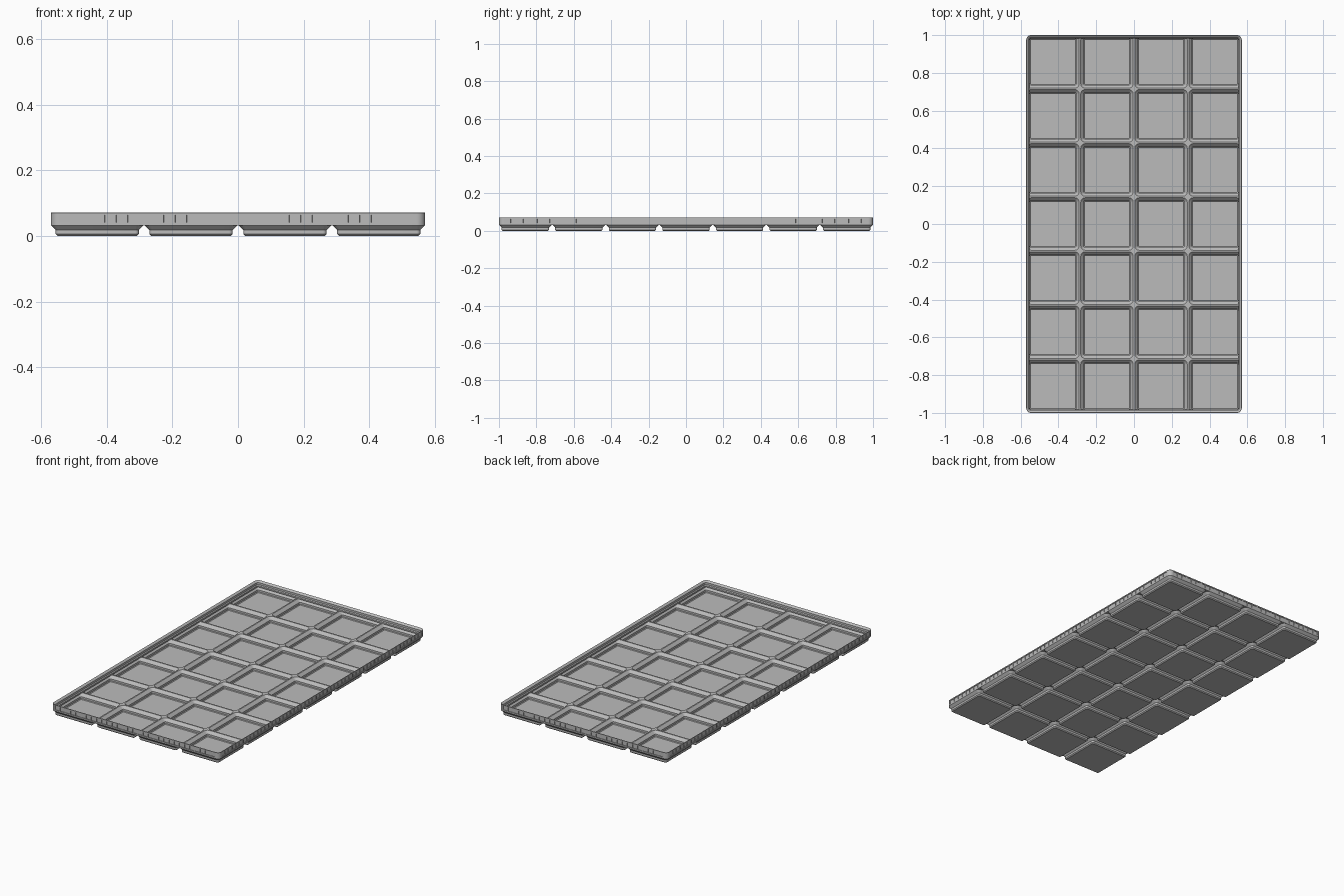
import bpy, bmesh, math

if "Cube" in bpy.data.objects:
    bpy.data.objects.remove(bpy.data.objects["Cube"])

S = 2 / 293.5                    # model units per design unit
NX, NY, PITCH = 4, 7, 42.0
HX, HY, R = NX * PITCH / 2 - 0.25, NY * PITCH / 2 - 0.25, 3.75

grey = bpy.data.materials.new("plain grey")
grey.diffuse_color = (0.5, 0.5, 0.5, 1)
grey.use_nodes = True
grey.node_tree.nodes["Principled BSDF"].inputs["Base Color"].default_value = grey.diffuse_color


def ring(hx, hy, r, z, cx=0, cy=0, nx=1, ny=1, seg=6):
    """Rounded rectangle loop, counter-clockwise, straight sides split nx / ny times."""
    pts = []
    corners = [(1, 1, 0, nx), (-1, 1, 90, ny), (-1, -1, 180, nx), (1, -1, 270, ny)]
    for k, (sx, sy, a0, n) in enumerate(corners):
        for i in range(seg + 1):
            a = math.radians(a0 + 90 * i / seg)
            pts.append((cx + sx * (hx - r) + r * math.cos(a),
                        cy + sy * (hy - r) + r * math.sin(a), z))
        # points along the straight side leading to the next corner
        x0, y0, _ = pts[-1]
        x1, y1 = (-x0 + 2 * cx, y0) if k % 2 == 0 else (x0, -y0 + 2 * cy)
        for i in range(1, n):
            t = i / n
            pts.append((x0 + (x1 - x0) * t, y0 + (y1 - y0) * t, z))
    return pts


def clamp(p):
    """Keep a point within the rounded outline of the tray."""
    x, y = max(-HX, min(HX, p[0])), max(-HY, min(HY, p[1]))
    dx, dy = abs(x) - (HX - R), abs(y) - (HY - R)
    d = math.hypot(dx, dy)
    if dx > 0 and dy > 0 and d > R:
        x = math.copysign(HX - R + dx * R / d, x)
        y = math.copysign(HY - R + dy * R / d, y)
    return x, y, p[2]


def loft(bm, loops, flip=False):
    """Bridge equal-length loops; returns the faces of each band."""
    rows = [[bm.verts.new(p) for p in lp] for lp in loops]
    bands = []
    for a, b in zip(rows, rows[1:]):
        band = []
        for i in range(len(a)):
            j = (i + 1) % len(a)
            q = (a[i], a[j], b[j], b[i])
            band.append(bm.faces.new(q[::-1] if flip else q))
        bands.append(band)
    return rows, bands


def finish(bm, name):
    bmesh.ops.remove_doubles(bm, verts=bm.verts, dist=1e-3)
    bmesh.ops.dissolve_degenerate(bm, edges=bm.edges, dist=1e-3)
    bmesh.ops.scale(bm, vec=(S, S, S), verts=bm.verts)
    me = bpy.data.meshes.new(name)
    bm.to_mesh(me)
    bm.free()
    me.materials.append(grey)
    ob = bpy.data.objects.new(name, me)
    bpy.context.collection.objects.link(ob)
    bpy.ops.object.select_all(action='DESELECT')
    ob.select_set(True)
    bpy.context.view_layer.objects.active = ob
    bpy.ops.object.shade_smooth_by_angle(angle=math.radians(25))


# Stepped profiles: (half width, corner radius, height)
FOOT = [(17.8, 0.8, 0), (18.6, 1.6, 0.8), (18.6, 1.6, 2.6), (20.75, 3.75, 4.75), (21, 0, 4.75)]
POCKET = [(17.45, 0.6, 0.6), (18.0, 1.1, 1.15), (18.0, 1.1, 2.85), (20.4, 3.4, 5.25), (21, 0, 5.25)]


def cells(name, profile, inside):
    bm = bmesh.new()
    for ix in range(NX):
        for iy in range(NY):
            cx = (ix - (NX - 1) / 2) * PITCH
            cy = (iy - (NY - 1) / 2) * PITCH
            loops = [[clamp(p) for p in ring(h, h, r, z, cx, cy)] for h, r, z in profile]
            rows, _ = loft(bm, loops, flip=inside)
            bm.faces.new(rows[0] if inside else rows[0][::-1])
    finish(bm, name)


# Feet under the tray, and the pockets with the ridges between them
cells("feet", FOOT, False)
cells("pockets", POCKET, True)

# Rim: outer wall, rounded top edge and stepped stacking lip (inset, height)
RIM = [(0, 4.75), (0, 5.7), (0, 9.6), (0, 10.3), (0.25, 10.55), (0.5, 10.45),
       (1.9, 9.05), (1.9, 7.25), (2.6, 6.55), (2.6, 5.25), (0.4, 5.25)]
bm = bmesh.new()
_, bands = loft(bm, [ring(HX - d, HY - d, R - d, z, nx=31, ny=55) for d, z in RIM])

# Row of shallow recessed panels around the straight sides
panels = [f for f in bands[1]
          if max(abs(f.calc_center_median().x) - HX, abs(f.calc_center_median().y) - HY) > -0.001]
bm.normal_update()
bmesh.ops.inset_individual(bm, faces=panels, thickness=0.4, depth=0)
bmesh.ops.inset_individual(bm, faces=panels, thickness=0.05, depth=-0.5)
finish(bm, "rim")
